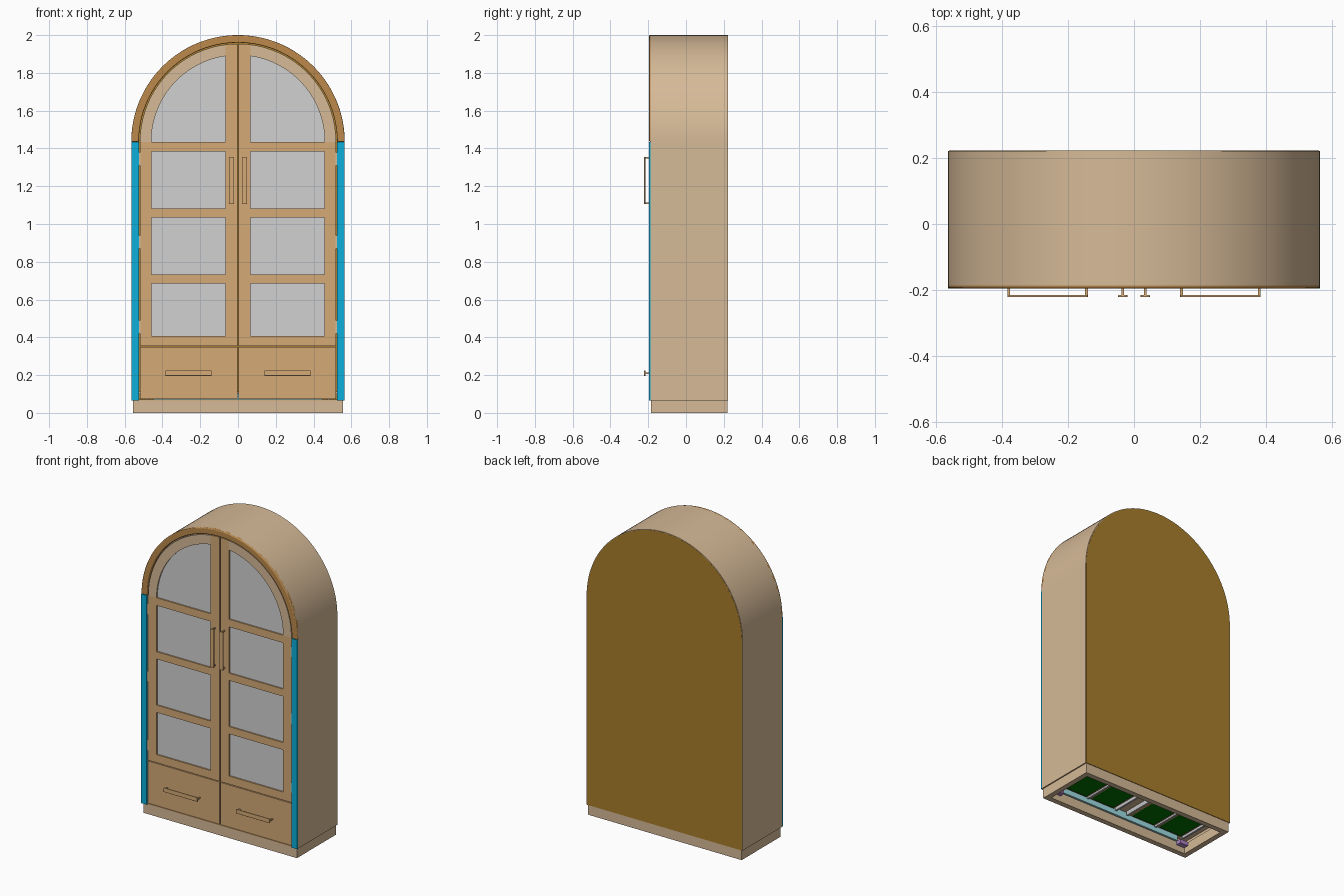
import bpy, bmesh
from math import sin, cos, acos, pi, radians

if "Cube" in bpy.data.objects:
    bpy.data.objects.remove(bpy.data.objects["Cube"])


def material(name, rgb):
    m = bpy.data.materials.new(name)
    m.use_nodes = True
    m.diffuse_color = (*rgb, 1)
    m.node_tree.nodes["Principled BSDF"].inputs["Base Color"].default_value = (*rgb, 1)
    return m


TAN = material("pale_wood", (0.67, 0.49, 0.31))
DOOR = material("warm_wood", (0.66, 0.40, 0.18))
TRIM = material("brown_wood", (0.50, 0.25, 0.07))
BLUE = material("blue_paint", (0.004, 0.43, 0.70))
GLASS = material("grey_glass", (0.64, 0.64, 0.64))
BACK = material("dark_gold_board", (0.40, 0.21, 0.025))
GREEN = material("green_board", (0.0, 0.17, 0.0))
CYAN = material("pale_cyan", (0.35, 0.72, 0.76))
PURPLE = material("purple_plastic", (0.45, 0.24, 0.60))
GREY = material("grey_rail", (0.55, 0.55, 0.57))

SPRING = 1.435      # height where the arch begins
R = 0.565           # outer arch radius
BASE = 0.065        # top of the plinth
FRONT, REAR = -0.187, 0.222


def prism(name, outline, y0, y1, mat, bevel=0.0):
    """Extrude an (x, z) outline from y0 to y1."""
    bm = bmesh.new()
    face = bm.faces.new([bm.verts.new((x, y0, z)) for x, z in outline])
    ext = bmesh.ops.extrude_face_region(bm, geom=[face])
    moved = [v for v in ext["geom"] if isinstance(v, bmesh.types.BMVert)]
    bmesh.ops.translate(bm, verts=moved, vec=(0, y1 - y0, 0))
    bmesh.ops.recalc_face_normals(bm, faces=bm.faces)
    mesh = bpy.data.meshes.new(name)
    bm.to_mesh(mesh)
    bm.free()
    mesh.materials.append(mat)
    ob = bpy.data.objects.new(name, mesh)
    bpy.context.collection.objects.link(ob)
    if bevel:
        mod = ob.modifiers.new("rounded_edges", "BEVEL")
        mod.width, mod.segments = bevel, 3
        mod.limit_method, mod.angle_limit = "ANGLE", radians(40)
    bpy.ops.object.select_all(action="DESELECT")
    ob.select_set(True)
    bpy.context.view_layer.objects.active = ob
    bpy.ops.object.shade_smooth_by_angle(angle=radians(30))
    return ob


def box(name, xs, ys, zs, mat, bevel=0.0):
    x0, x1 = sorted(xs)
    z0, z1 = zs
    return prism(name, [(x0, z0), (x1, z0), (x1, z1), (x0, z1)], *ys, mat, bevel)


def arc(r, a0, a1, n=64):
    return [(r * cos(a0 + (a1 - a0) * i / n), SPRING + r * sin(a0 + (a1 - a0) * i / n))
            for i in range(n + 1)]


def flip(points, s):
    return [(s * x, z) for x, z in points]


# Arched carcass, open below, with its back board
inner = R - 0.02
prism("carcass", [(R, BASE)] + arc(R, 0, pi) + [(-R, BASE), (-inner, BASE)]
      + arc(inner, pi, 0) + [(inner, BASE)], FRONT, REAR, TAN)
r_back = R - 0.004
prism("back_board", [(r_back, BASE)] + arc(r_back, 0, pi) + [(-r_back, BASE)],
      REAR - 0.015, REAR + 0.001, BACK)

# Hollow plinth
PX, PW = 0.557, 0.035
PY0, PY1 = -0.185, 0.219
box("plinth_front", (-PX, PX), (PY0, PY0 + PW), (0, BASE), TAN)
box("plinth_back", (-PX, PX), (PY1 - PW, PY1), (0, BASE), TAN)
for s, side in ((1, "left"), (-1, "right")):
    box(f"plinth_{side}", (s * PX, s * (PX - PW)), (PY0 + PW, PY1 - PW), (0, BASE), TAN)

# Front trim: arched moulding on two blue posts
TR = 0.525
prism("arch_trim", arc(R, 0, pi) + arc(TR, pi, 0), -0.195, -0.17, TRIM, 0.005)
box("bottom_rail", (-TR, TR), (FRONT, -0.165), (BASE, 0.071), DOOR)

# Doors, drawers and hardware for each half
D0, D1 = -0.188, -0.168          # door front and rear
IN, OUT = 0.003, 0.519           # door sides
P0, P1 = 0.066, 0.459            # pane sides
RAILS = [(0.355, 0.408), (0.684, 0.732), (1.034, 1.082), (1.385, SPRING)]
for s, side in ((1, "left"), (-1, "right")):
    box(f"{side}_post", (s * TR, s * R), (-0.196, FRONT), (BASE, SPRING), BLUE)
    box(f"{side}_post_core", (s * TR, s * (R - 0.01)), (FRONT, -0.165), (BASE, SPRING), DOOR)

    # Door frame
    a_in, a_out = acos(IN / OUT), acos(P0 / OUT)
    stile = [(IN, 0.355), (P0, 0.355)] + arc(OUT, a_out, a_in, 6)
    prism(f"{side}_door_centre_stile", flip(stile, s), D0, D1, DOOR)
    box(f"{side}_door_outer_stile", (s * P1, s * OUT), (D0, D1), (0.355, SPRING), DOOR)
    for i, zs in enumerate(RAILS):
        box(f"{side}_door_rail_{i + 1}", (s * P0, s * P1), (D0, D1), zs, DOOR)
    head = arc(OUT, 0, a_out, 32) + arc(P1, acos(P0 / P1), 0, 32)
    prism(f"{side}_door_arched_head", flip(head, s), D0, D1, TAN)

    # Glass behind the frame
    pane = [(P0 - 0.01, 0.38), (P1 + 0.01, 0.38)] + arc(P1 + 0.01, 0, acos((P0 - 0.01) / (P1 + 0.01)), 32)
    prism(f"{side}_door_glass", flip(pane, s), -0.179, -0.174, GLASS)

    # Hinges
    for i, z in enumerate((0.455, 0.905, 1.345)):
        box(f"{side}_hinge_{i + 1}", (s * 0.516, s * 0.526), (-0.191, -0.175),
            (z - 0.034, z + 0.034), TAN)

    # Drawer front
    box(f"{side}_drawer_front", (s * IN, s * OUT), (D0, D1), (0.074, 0.350), DOOR)

    # Door pull: flat bar on two posts
    box(f"{side}_door_pull", (s * 0.020, s * 0.048), (-0.222, -0.215), (1.105, 1.355), DOOR, 0.002)
    for i, z in enumerate((1.109, 1.351)):
        box(f"{side}_door_pull_post_{i + 1}", (s * 0.031, s * 0.038), (-0.216, D0),
            (z - 0.004, z + 0.004), DOOR)

    # Drawer pull
    box(f"{side}_drawer_pull", (s * 0.140, s * 0.384), (-0.222, -0.215), (0.196, 0.224), DOOR, 0.002)
    for i, x in enumerate((0.144, 0.380)):
        box(f"{side}_drawer_pull_post_{i + 1}", (s * (x - 0.004), s * (x + 0.004)),
            (-0.216, D0), (0.206, 0.214), DOOR)

    # Underside boards with wooden borders and rails
    for i, x in enumerate((0.16, 0.37)):
        box(f"{side}_base_frame_{i + 1}", (s * (x - 0.095), s * (x + 0.095)), (-0.115, 0.135),
            (0.080, 0.100), DOOR)
        box(f"{side}_base_board_{i + 1}", (s * (x - 0.082), s * (x + 0.082)), (-0.102, 0.122),
            (0.074, 0.082), GREEN)
    for i, x in enumerate((0.045, 0.265, 0.48)):
        box(f"{side}_base_rail_{i + 1}", (s * (x - 0.006), s * (x + 0.006)), (-0.115, 0.135),
            (0.072, 0.100), GREY)
    box(f"{side}_foot_block", (s * 0.455, s * 0.515), (-0.145, -0.110), (0.035, 0.060), PURPLE)

# Closed floor above the underside parts
box("cabinet_floor", (-inner, inner), (-0.167, REAR - 0.015), (0.100, 0.112), TAN)
box("base_strip", (-0.45, 0.45), (-0.142, -0.128), (0.055, 0.100), CYAN)
